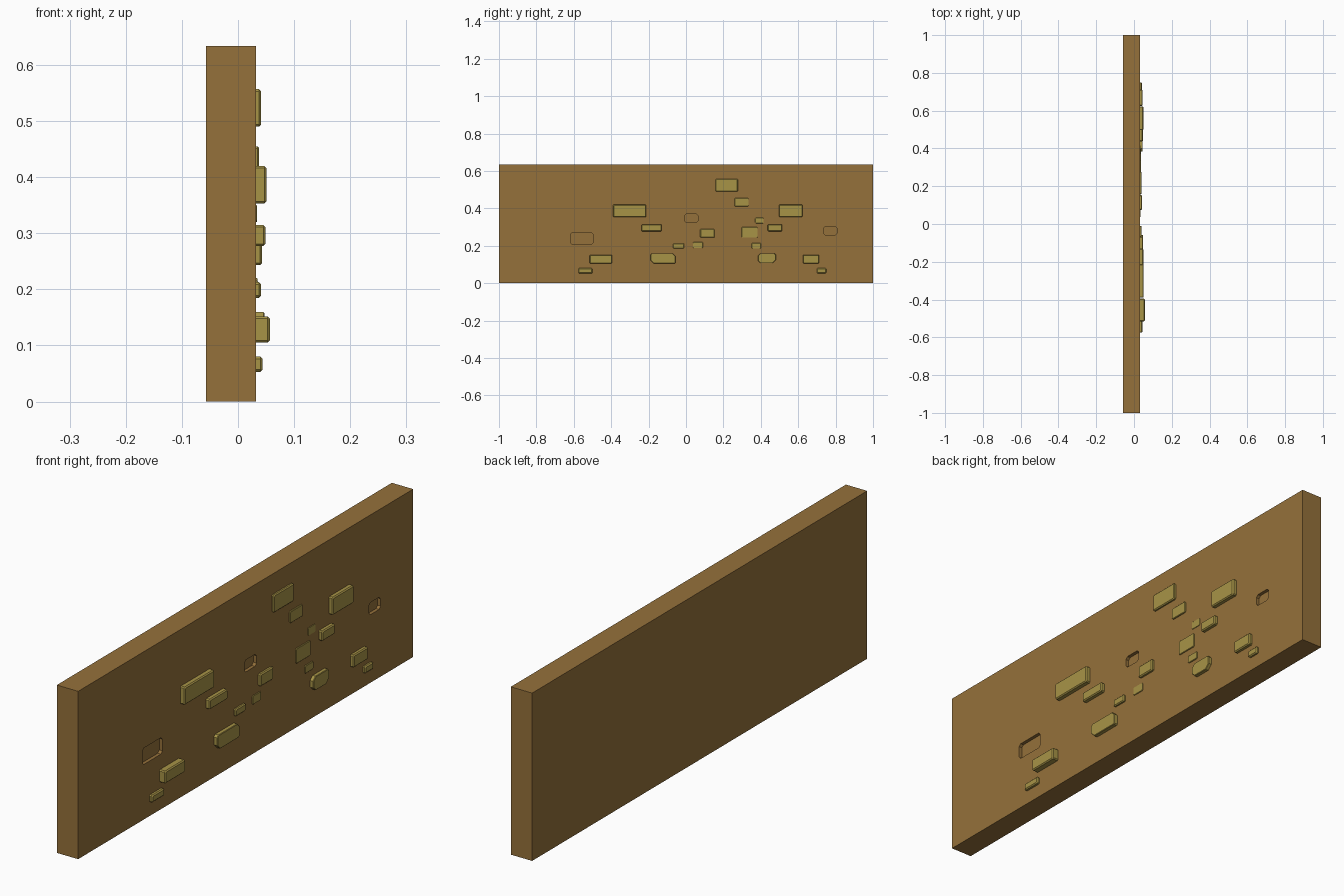
import bpy, bmesh

if "Cube" in bpy.data.objects:
    bpy.data.objects.remove(bpy.data.objects["Cube"])

X_BACK, X_FACE, HEIGHT = -0.057, 0.032, 0.634


def material(name, color):
    m = bpy.data.materials.new(name)
    m.diffuse_color = color
    m.use_nodes = True
    m.node_tree.nodes["Principled BSDF"].inputs["Base Color"].default_value = m.diffuse_color
    return m


plaster = material("plaster", (0.30, 0.165, 0.043, 1))
stone = material("stone", (0.39, 0.296, 0.062, 1))


def outline(y0, y1, z0, z1, cuts):
    # rectangle with clipped corners: bottom-left, bottom-right, top-right, top-left
    a, b, c, d = cuts
    return [(y0 + a, z0), (y1 - b, z0), (y1, z0 + b), (y1, z1 - c),
            (y1 - c, z1), (y0 + d, z1), (y0, z1 - d), (y0, z0 + a)]


def block(name, box, x0, x1, cuts, chamfer, mat):
    y0, y1, z0, z1 = box
    c = chamfer
    inner = [max(k - 0.586 * c, 0.001) for k in cuts]
    layers = [(x0, outline(*box, cuts)), (x1 - c, outline(*box, cuts)),
              (x1, outline(y0 + c, y1 - c, z0 + c, z1 - c, inner))]
    bm = bmesh.new()
    rings = [[bm.verts.new((x, y, z)) for y, z in pts] for x, pts in layers]
    for lo, hi in zip(rings, rings[1:]):
        for i in range(8):
            j = (i + 1) % 8
            bm.faces.new((lo[i], lo[j], hi[j], hi[i]))
    bm.faces.new(rings[0][::-1])
    bm.faces.new(rings[-1])
    bmesh.ops.recalc_face_normals(bm, faces=bm.faces)
    mesh = bpy.data.meshes.new(name)
    bm.to_mesh(mesh)
    bm.free()
    mesh.materials.append(mat)
    ob = bpy.data.objects.new(name, mesh)
    bpy.context.collection.objects.link(ob)
    return ob


# Wall slab
bpy.ops.mesh.primitive_cube_add(size=1, location=((X_BACK + X_FACE) / 2, 0, HEIGHT / 2))
wall = bpy.context.object
wall.name = "wall"
wall.scale = (X_FACE - X_BACK, 2, HEIGHT)
bpy.ops.object.transform_apply(location=True, rotation=False, scale=True)
wall.data.materials.append(plaster)

# Shallow sockets where stones have fallen out
sockets = [(-0.617, -0.497, 0.208, 0.27), (-0.008, 0.065, 0.325, 0.37),
           (0.736, 0.806, 0.257, 0.303)]
for i, box in enumerate(sockets):
    cutter = block(f"socket_cutter_{i + 1}", box, X_FACE - 0.013, X_FACE + 0.05,
                   [0.009] * 4, 0.002, plaster)
    cutter.hide_render = True
    cutter.hide_set(True)
    mod = wall.modifiers.new(f"socket_{i + 1}", "BOOLEAN")
    mod.operation = "DIFFERENCE"
    mod.solver = "EXACT"
    mod.object = cutter

# Exposed stones: y range, z range, outermost x
stones = [
    (0.157, 0.277, 0.490, 0.557, 0.041), (0.260, 0.335, 0.410, 0.455, 0.037),
    (-0.390, -0.213, 0.353, 0.420, 0.051), (0.497, 0.623, 0.353, 0.420, 0.049),
    (-0.238, -0.130, 0.277, 0.315, 0.049), (0.437, 0.514, 0.277, 0.315, 0.047),
    (0.370, 0.415, 0.320, 0.350, 0.034), (0.297, 0.383, 0.243, 0.300, 0.036),
    (0.075, 0.153, 0.243, 0.290, 0.043), (-0.070, -0.010, 0.185, 0.213, 0.041),
    (0.037, 0.090, 0.187, 0.220, 0.035), (0.350, 0.400, 0.185, 0.215, 0.036),
    (-0.515, -0.395, 0.105, 0.152, 0.057), (0.625, 0.712, 0.105, 0.152, 0.046),
    (-0.575, -0.500, 0.053, 0.080, 0.044), (0.700, 0.750, 0.053, 0.080, 0.042),
]
for i, (y0, y1, z0, z1, x) in enumerate(stones):
    block(f"stone_{i + 1:02d}", (y0, y1, z0, z1), X_FACE - 0.01, x,
          [0.004] * 4, min(0.004, (x - X_FACE) * 0.4), stone)

# Two larger stones with clipped corners
block("clipped_stone_left", (-0.19, -0.057, 0.105, 0.16), X_FACE - 0.01, 0.047,
      (0.018, 0.004, 0.014, 0.008), 0.002, stone)
block("clipped_stone_right", (0.385, 0.48, 0.107, 0.16), X_FACE - 0.01, 0.046,
      (0.014, 0.018, 0.008, 0.014), 0.002, stone)
